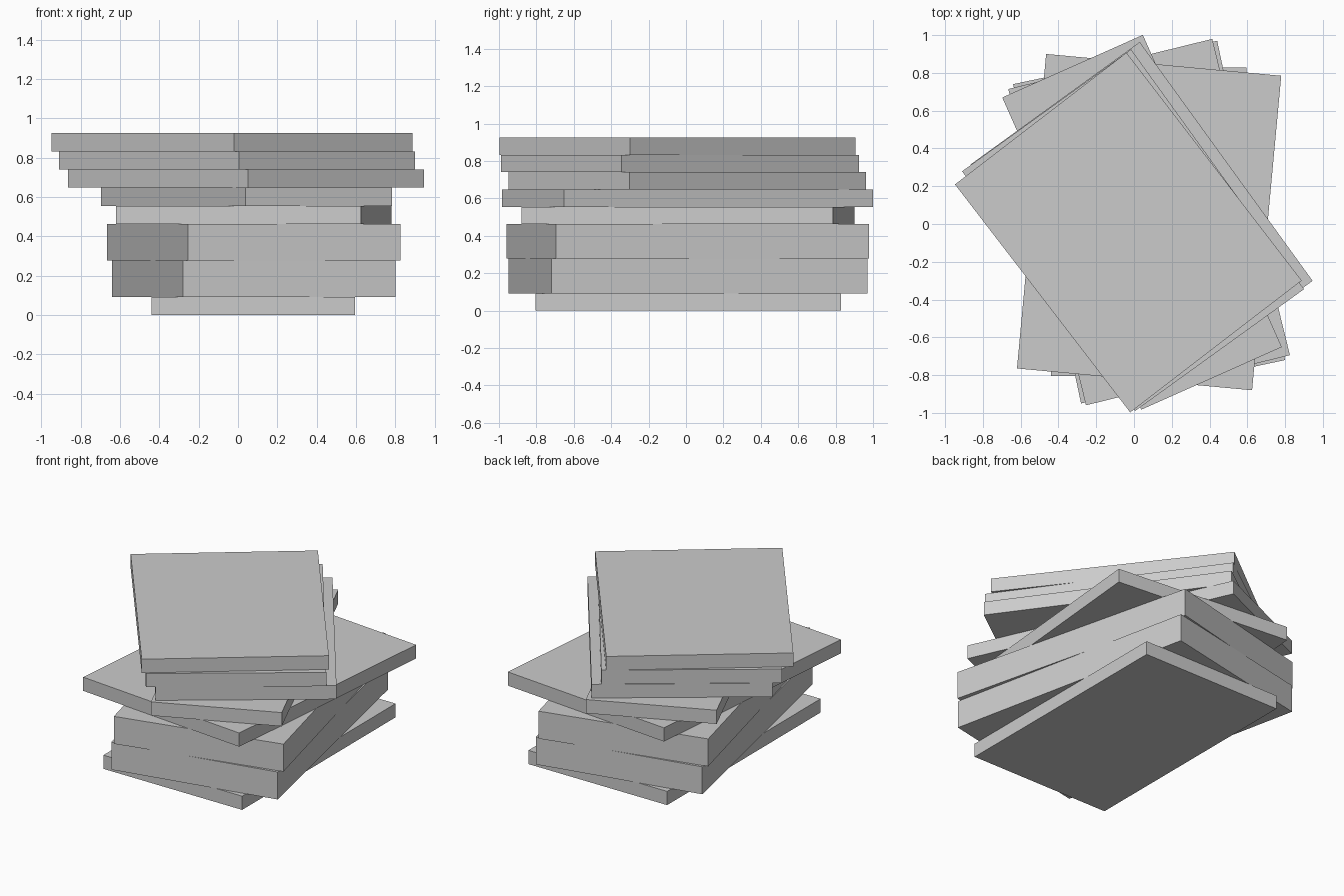
import bpy
from math import radians

UNIT = 0.0925  # thickness of a thin slab

# stack from bottom to top: name, centre x, centre y, width, depth, turn in degrees, thickness in units
SLABS = [
    ("bottom_slab", 0.0775, 0.012, 1.035, 1.635, 0.0, 1),
    ("lower_thick_slab", 0.08, 0.01, 1.104, 1.728, 12.0, 2),
    ("upper_thick_slab", 0.08, 0.01, 1.112, 1.724, 13.8, 2),
    ("wide_slab", 0.08, 0.01, 1.25, 1.672, -5.3, 1),
    ("long_slab", 0.0425, 0.009, 0.815, 1.809, 24.0, 1),
    ("upper_slab_1", 0.04, 0.007, 1.106, 1.561, 35.9, 1),
    ("upper_slab_2", -0.005, -0.033, 1.103, 1.565, 35.8, 1),
    ("top_slab", -0.03, -0.045, 1.145, 1.522, 37.55, 1),
]

z = 0.0
for name, x, y, width, depth, turn, units in SLABS:
    height = units * UNIT
    bpy.ops.mesh.primitive_cube_add(size=1, location=(x, y, z + height / 2),
                                    rotation=(0, 0, radians(turn)))
    slab = bpy.context.object
    slab.name = name
    slab.scale = (width, depth, height)
    z += height
